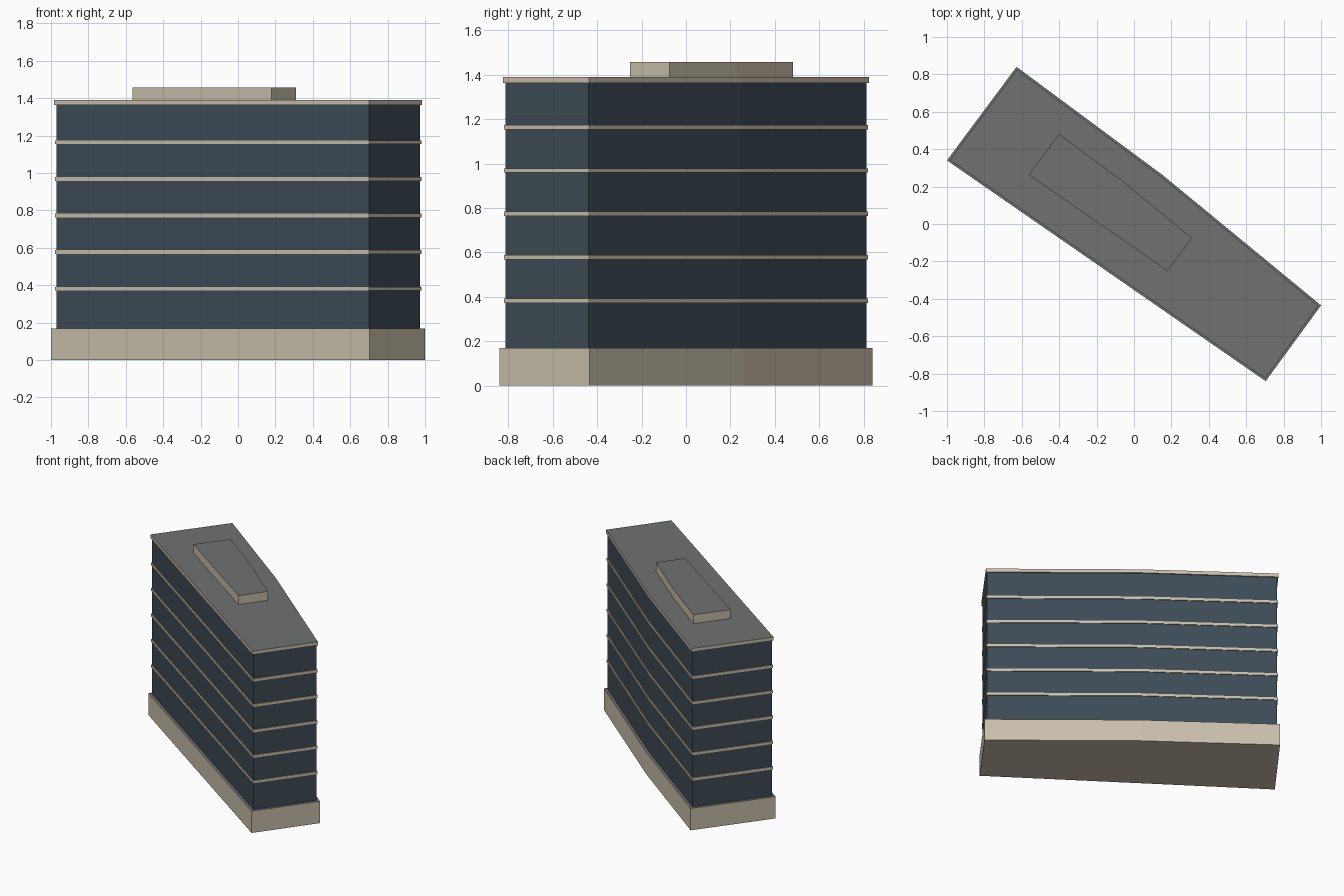
import bpy
from mathutils import Vector

if "Cube" in bpy.data.objects:
    bpy.data.objects.remove(bpy.data.objects["Cube"])

# Flat colours (linear)
def material(name, rgb):
    m = bpy.data.materials.new(name)
    m.diffuse_color = (*rgb, 1.0)
    m.use_nodes = True
    m.node_tree.nodes["Principled BSDF"].inputs["Base Color"].default_value = m.diffuse_color
    return m

stone = material("beige stone", (0.59, 0.52, 0.41))
glass = material("dark blue glass", (0.048, 0.071, 0.092))
roof_grey = material("roof grey", (0.16, 0.17, 0.17))

# Footprint, counter-clockwise, with a slight kink in the long back side
FOOT = [Vector(p) for p in
        ((-1.0, 0.34), (0.704, -0.84), (1.0, -0.435), (0.155, 0.26), (-0.628, 0.84))]

def inset(points, d):
    """Move every side of the outline inwards by d."""
    out = []
    for i, p in enumerate(points):
        a = (p - points[i - 1]).normalized()
        b = (points[(i + 1) % len(points)] - p).normalized()
        na, nb = Vector((-a.y, a.x)), Vector((-b.y, b.x))
        out.append(p + (na + nb) * d / (1 + na.dot(nb)))
    return out

def prism(name, points, z0, z1, side, top=None):
    """Extrude an outline from z0 to z1, upward face in the top colour."""
    n = len(points)
    verts = [(p.x, p.y, z) for z in (z0, z1) for p in points]
    faces = [tuple(reversed(range(n))), tuple(range(n, 2 * n))]
    faces += [(i, (i + 1) % n, n + (i + 1) % n, n + i) for i in range(n)]
    mesh = bpy.data.meshes.new(name)
    mesh.from_pydata(verts, [], faces)
    mesh.materials.append(side)
    if top:
        mesh.materials.append(top)
        mesh.polygons[1].material_index = 1
    ob = bpy.data.objects.new(name, mesh)
    bpy.context.collection.objects.link(ob)
    return ob

# Plinth and glazed body
prism("base_plinth", FOOT, 0.0, 0.168, stone, roof_grey)
prism("glass_walls", inset(FOOT, 0.02), 0.168, 1.363, glass)

# Floor bands
for i in range(5):
    z = 0.382 + 0.1955 * i
    prism(f"floor_band_{i + 1}", inset(FOOT, 0.0145), z - 0.01, z + 0.01, stone)

# Roof slab and rooftop plant room
prism("roof_slab", inset(FOOT, 0.011), 1.363, 1.39, stone, roof_grey)
centre = Vector((-0.127, 0.115))
prism("plant_room", [centre + p * 0.436 for p in FOOT], 1.39, 1.458, stone, roof_grey)
